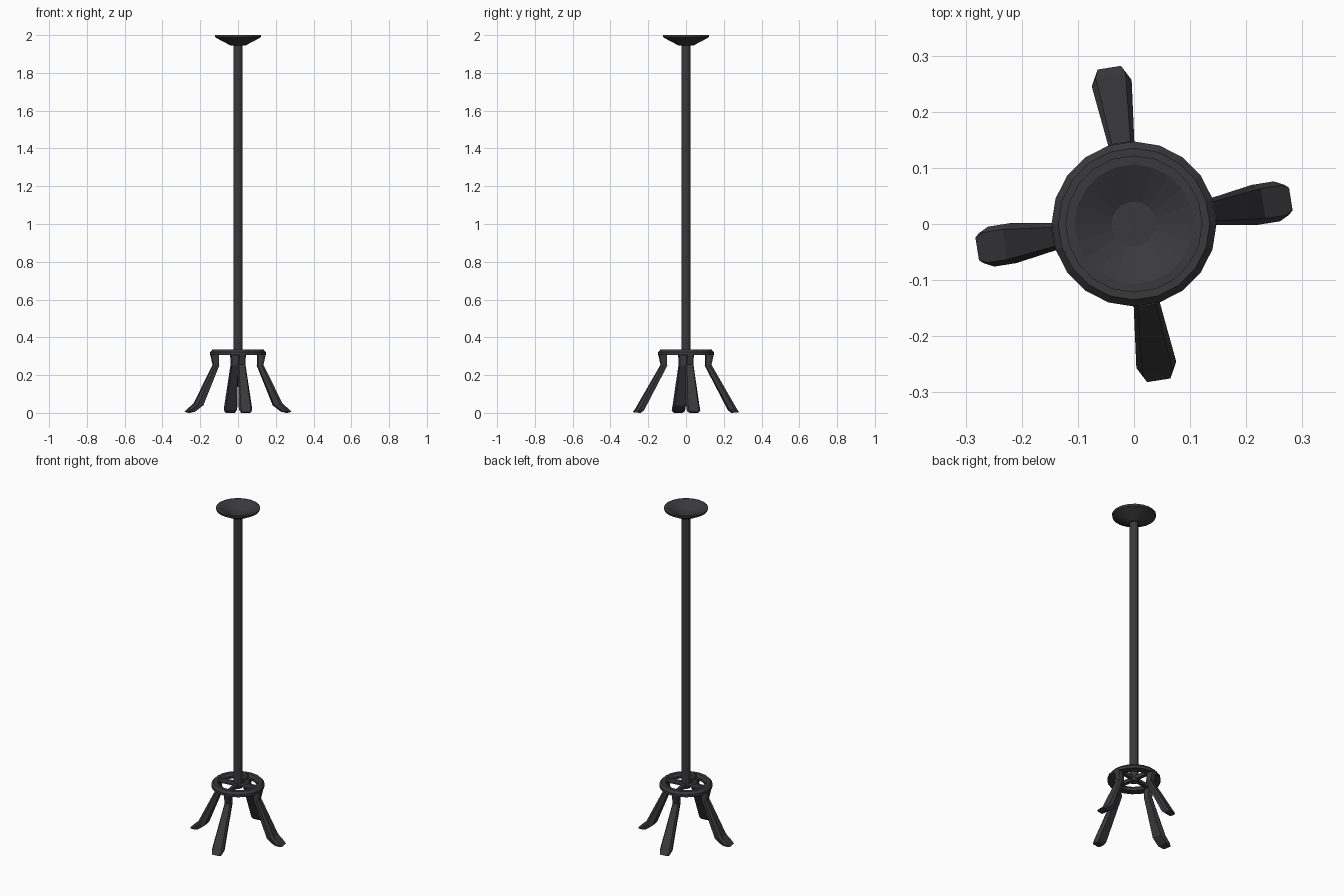
import bpy, bmesh, math
from mathutils import Matrix

if "Cube" in bpy.data.objects:
    bpy.data.objects.remove(bpy.data.objects["Cube"])

iron = bpy.data.materials.new("dark iron")
iron.diffuse_color = (0.042, 0.042, 0.047, 1)
iron.use_nodes = True
iron.node_tree.nodes["Principled BSDF"].inputs["Base Color"].default_value = iron.diffuse_color


def finish(name, bm):
    bmesh.ops.recalc_face_normals(bm, faces=bm.faces)
    mesh = bpy.data.meshes.new(name)
    bm.to_mesh(mesh)
    bm.free()
    mesh.materials.append(iron)
    ob = bpy.data.objects.new(name, mesh)
    bpy.context.collection.objects.link(ob)
    return ob


def skin(bm, rings, closed):
    """Join equal-length vertex rings with quads; cap the ends unless closed."""
    n = len(rings[0])
    pairs = list(zip(rings, rings[1:] + rings[:1]))
    for a, b in pairs if closed else pairs[:-1]:
        for i in range(n):
            j = (i + 1) % n
            bm.faces.new((a[i], a[j], b[j], b[i]))
    if not closed:
        bm.faces.new(rings[0])
        bm.faces.new(rings[-1])


def lathe(name, profile, sides, closed=False):
    bm = bmesh.new()
    rings = [[bm.verts.new((r * math.sin(2 * math.pi * i / sides),
                            r * math.cos(2 * math.pi * i / sides), z))
              for i in range(sides)] for r, z in profile]
    skin(bm, rings, closed)
    return finish(name, bm)


def radial_bar(name, sections, angle):
    """Bevelled bar; sections are (outer r, outer z, inner r, inner z, half width)."""
    bm = bmesh.new()
    rings = []
    for ro, zo, ri, zi, w in sections:
        k = 0.35
        rm, zm = ro + (ri - ro) * k, zo + (zi - zo) * k
        pts = [(ro, -w * .75, zo), (ro, w * .75, zo), (rm, w, zm),
               (ri, w * .8, zi), (ri, -w * .8, zi), (rm, -w, zm)]
        rings.append([bm.verts.new(p) for p in pts])
    skin(bm, rings, False)
    bm.transform(Matrix.Rotation(math.radians(angle), 4, 'Z'))
    return finish(name, bm)


# Pole, dish and ring
lathe("pole", [(0.024, 0.30), (0.024, 1.955)], 12)
lathe("top_dish", [(0.04, 1.945), (0.12, 1.988), (0.122, 2.0), (0.106, 2.0),
                   (0.04, 1.968)], 20)
lathe("base_ring", [(0.147, 0.307), (0.147, 0.322), (0.135, 0.336),
                    (0.115, 0.336), (0.104, 0.322), (0.104, 0.307)], 20, True)

# Legs: the pair along x has a kinked foot, the pair along y runs straight
top = [(0.147, 0.31, 0.106, 0.31, 0.021), (0.134, 0.255, 0.103, 0.25, 0.021)]
kinked = top + [(0.233, 0.052, 0.19, 0.04, 0.036), (0.27, 0.018, 0.235, 0.006, 0.036),
                (0.283, 0.006, 0.262, 0.0, 0.027)]
straight = top + [(0.268, 0.022, 0.228, 0.016, 0.036), (0.282, 0.004, 0.245, 0.0, 0.028)]
spoke = [(0.015, 0.332, 0.015, 0.31, 0.013), (0.11, 0.332, 0.11, 0.31, 0.013)]
for i, side in enumerate(("right", "back", "left", "front")):
    angle = 9 + 90 * i
    radial_bar(side + "_leg", straight if i % 2 else kinked, angle)
    radial_bar(side + "_spoke", spoke, angle)
